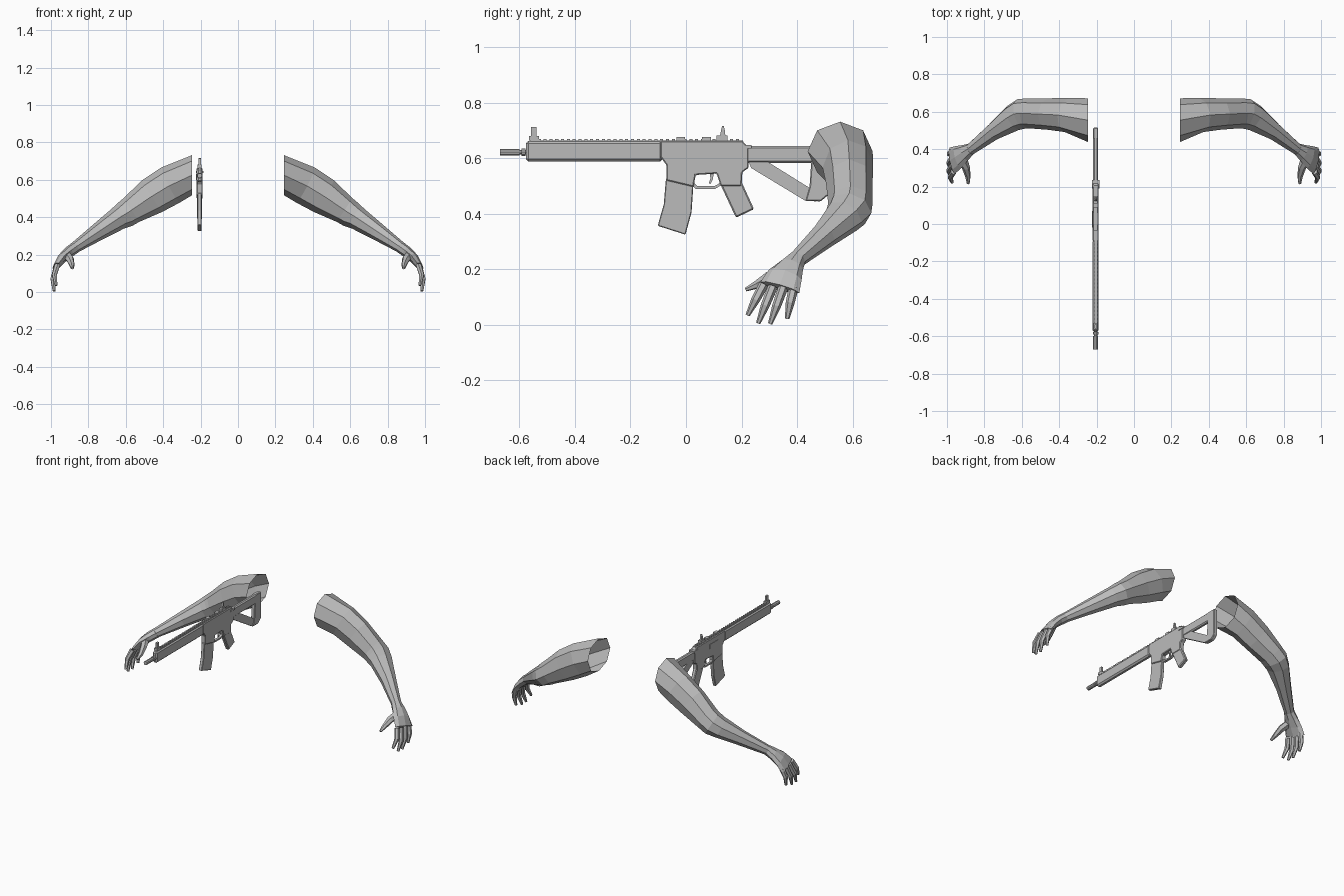
import bpy, bmesh, math
from mathutils import Vector

if "Cube" in bpy.data.objects:
    bpy.data.objects.remove(bpy.data.objects["Cube"])

grey = bpy.data.materials.new("plain_grey")
grey.diffuse_color = (0.5, 0.5, 0.5, 1)
grey.use_nodes = True
grey.node_tree.nodes["Principled BSDF"].inputs["Base Color"].default_value = grey.diffuse_color
GUN_X = -0.205


def finish(name, bm, bevel=0, mirror=False):
    bmesh.ops.recalc_face_normals(bm, faces=bm.faces)
    me = bpy.data.meshes.new(name)
    bm.to_mesh(me)
    bm.free()
    me.materials.append(grey)
    ob = bpy.data.objects.new(name, me)
    bpy.context.collection.objects.link(ob)
    if bevel:
        m = ob.modifiers.new("bevel", 'BEVEL')
        m.width, m.segments = bevel, 1
    if mirror:
        ob.modifiers.new("mirror", 'MIRROR')
    return ob


def loft(name, sections, sides=8, first_dir=None, caps=(True, True)):
    """Tube through (centre, half width, half thickness); mirrored to both sides."""
    bm = bmesh.new()
    pts = [Vector(s[0]) for s in sections]
    rings = []
    for i, (c, hv, hu) in enumerate(sections):
        d = pts[min(i + 1, len(pts) - 1)] - pts[max(i - 1, 0)]
        if i == 0 and first_dir:
            d = Vector(first_dir)
        d.normalize()
        v = Vector((0, 1, 0))
        v = (v - d * v.dot(d)).normalized()
        u = d.cross(v)
        rings.append([bm.verts.new(pts[i] + v * hv * math.cos(a) + u * hu * math.sin(a))
                      for a in (2 * math.pi * k / sides for k in range(sides))])
    for a, b in zip(rings, rings[1:]):
        for k in range(sides):
            n = (k + 1) % sides
            bm.faces.new((a[k], a[n], b[n], b[k]))
    if caps[0]:
        bm.faces.new(rings[0])
    if caps[1]:
        bm.faces.new(rings[-1])
    return finish(name, bm, mirror=True)


def plate(name, outline, width, bevel=0, x=GUN_X):
    """Side profile in (y, z) given a thickness along x."""
    bm = bmesh.new()
    f = bm.faces.new([bm.verts.new((x - width / 2, y, z)) for y, z in outline])
    r = bmesh.ops.extrude_face_region(bm, geom=[f])
    bmesh.ops.translate(bm, vec=(width, 0, 0),
                        verts=[g for g in r['geom'] if isinstance(g, bmesh.types.BMVert)])
    return finish(name, bm, bevel)


def block(name, y0, y1, z0, z1, width, bevel=0, x=GUN_X):
    return plate(name, [(y0, z0), (y1, z0), (y1, z1), (y0, z1)], width, bevel, x)


def rod(name, y0, y1, z, r, sides=10):
    n = [(r * math.cos(2 * math.pi * k / sides), r * math.sin(2 * math.pi * k / sides))
         for k in range(sides)]
    bm = bmesh.new()
    f = bm.faces.new([bm.verts.new((GUN_X + a, y0, z + b)) for a, b in n])
    r = bmesh.ops.extrude_face_region(bm, geom=[f])
    bmesh.ops.translate(bm, vec=(0, y1 - y0, 0),
                        verts=[g for g in r['geom'] if isinstance(g, bmesh.types.BMVert)])
    return finish(name, bm)


# Arms: open at the shoulder, creased at the elbow, tapering to the wrist
loft("arm", [((.245, .555, .625), .117, .107),
             ((.36, .583, .572), .092, .106),
             ((.46, .588, .512), .084, .100),
             ((.57, .592, .438), .080, .076),
             ((.605, .588, .414), .082, .072),
             ((.645, .568, .390), .074, .062),
             ((.75, .495, .320), .048, .047),
             ((.88, .395, .232), .031, .029)],
     first_dir=(1, 0, 0), caps=(False, True))

# Hands: flattened palm, four fingers and a thumb
loft("palm", [((.872, .400, .237), .033, .031),
              ((.905, .380, .212), .046, .030),
              ((.940, .357, .180), .064, .026),
              ((.972, .338, .135), .074, .017)])
fingers = {"index": ((.965, .280, .145), (.982, .250, .090), (.972, .222, .035)),
           "middle": ((.970, .313, .138), (.990, .285, .070), (.983, .260, .006)),
           "ring": ((.972, .350, .135), (.990, .326, .068), (.983, .303, .004)),
           "little": ((.970, .388, .135), (.988, .375, .080), (.983, .364, .022))}
for n, (a, b, c) in fingers.items():
    loft(n + "_finger", [(a, .018, .016), (b, .016, .014), (c, .008, .008)], sides=6)
loft("thumb", [((.918, .350, .198), .026, .026), ((.898, .300, .175), .020, .022),
               ((.888, .255, .145), .015, .015), ((.886, .215, .127), .007, .008)], sides=6)

# Barrel and muzzle
rod("barrel", -.63, -.55, .622, .009)
rod("muzzle_device", -.67, -.60, .622, .013)
rod("muzzle_collar", -.592, -.578, .622, .015)

# Handguard and toothed top rail
block("handguard", -.577, -.085, .588, .662, .032, .009)
block("top_rail", -.56, .205, .655, .665, .018)
for i in range(36):
    y = -.555 + i * .021
    block("rail_tooth", y, y + .011, .664, .670, .018)

# Sights and mounts
block("front_sight_base", -.565, -.53, .664, .680, .022)
block("front_sight_post", -.558, -.538, .678, .713, .012)
block("rear_sight_base", .11, .15, .664, .682, .022)
plate("rear_sight_post", [(.122, .68), (.142, .68), (.140, .70), (.136, .717), (.130, .717),
                          (.126, .70)], .012)
for y in (-.035, .058):
    block("rail_mount", y, y + .032, .664, .676, .022)

# Receiver with magazine well
plate("receiver", [(-.092, .663), (-.092, .605), (-.07, .575), (-.07, .52), (.027, .497),
                   (.035, .54), (.11, .545), (.125, .50), (.20, .50), (.203, .55),
                   (.225, .565), (.225, .64), (.203, .663)], .032, .004)
block("charging_handle", .19, .235, .635, .648, .04)
block("ejection_cover", -.02, .07, .60, .63, .004, x=GUN_X - .017)
plate("magazine", [(-.072, .53), (-.08, .435), (-.102, .357), (-.002, .325), (.020, .405),
                   (.027, .51)], .022, .003)

# Trigger and its guard
guard = [(.025, .50), (.035, .490), (.105, .490), (.13, .505), (.13, .515), (.102, .500),
         (.04, .500), (.028, .512)]
plate("trigger_guard", guard, .016)
plate("trigger", [(.085, .55), (.10, .55), (.097, .525), (.088, .508), (.082, .51), (.088, .527)],
      .008)
plate("pistol_grip", [(.122, .51), (.18, .386), (.245, .417), (.198, .52), (.20, .56),
                      (.13, .55)], .026, .005)

# Skeleton stock
block("buffer_tube", .215, .50, .583, .645, .026, .007)
plate("stock_strut", [(.225, .59), (.29, .59), (.47, .478), (.47, .445), (.43, .447),
                      (.235, .565)], .02)
plate("stock_butt", [(.455, .645), (.515, .645), (.515, .47), (.485, .445), (.43, .447),
                     (.445, .50)], .026, .004)
